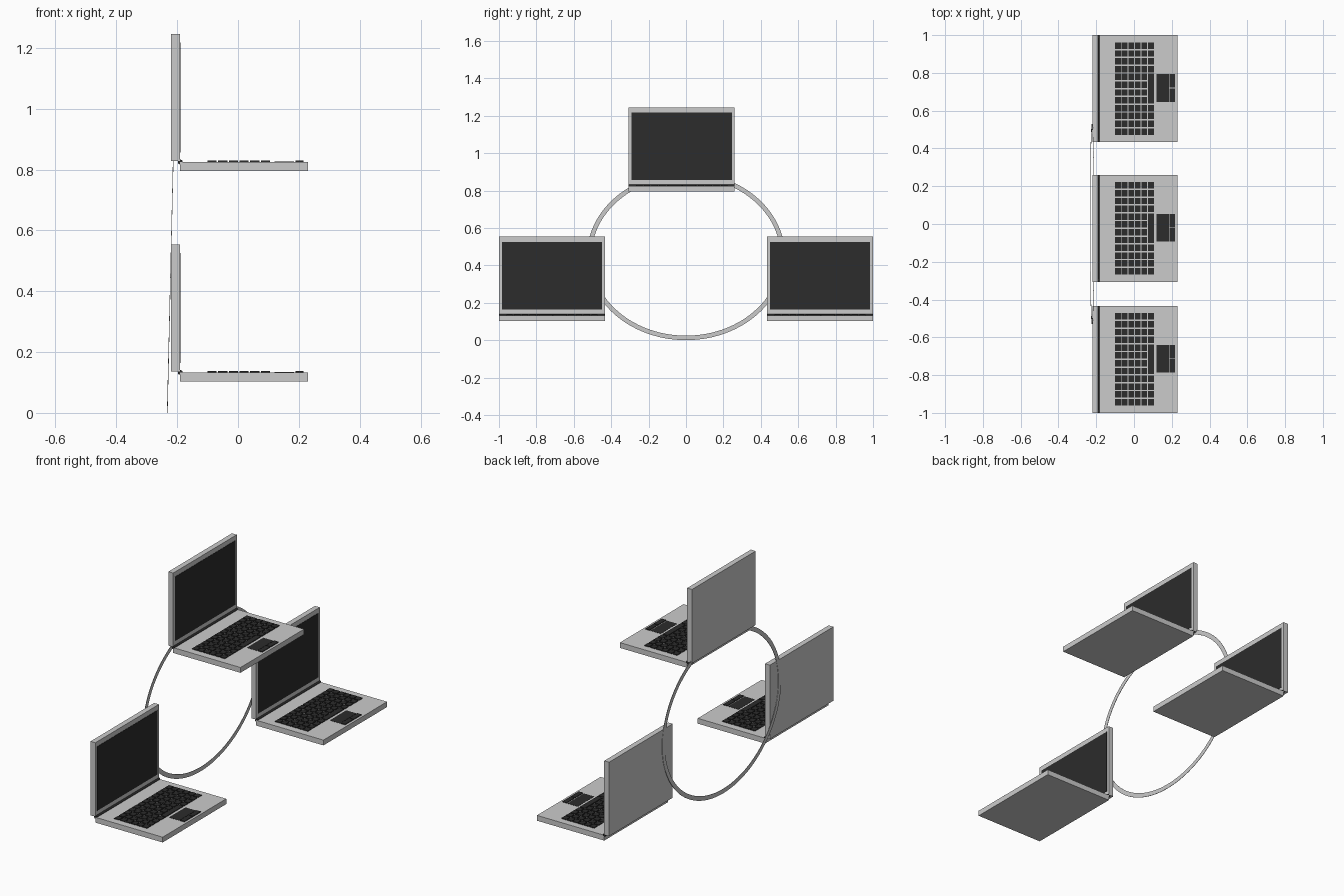
import bpy, bmesh, math
from mathutils import Matrix, Vector

if "Cube" in bpy.data.objects:
    bpy.data.objects.remove(bpy.data.objects["Cube"])

dark = bpy.data.materials.new("dark_plastic")
dark.diffuse_color = (0.025, 0.025, 0.025, 1)
dark.use_nodes = True
dark.node_tree.nodes["Principled BSDF"].inputs["Base Color"].default_value = dark.diffuse_color


def make(name, bm, loc=(0, 0, 0), mat=None):
    bmesh.ops.recalc_face_normals(bm, faces=bm.faces)
    me = bpy.data.meshes.new(name)
    bm.to_mesh(me)
    bm.free()
    ob = bpy.data.objects.new(name, me)
    ob.location = loc
    if mat:
        me.materials.append(mat)
    bpy.context.collection.objects.link(ob)
    return ob


def boxes(name, spans, loc, mat=None):
    """One object from (x0, x1, y0, y1, z0, z1) boxes."""
    bm = bmesh.new()
    for x0, x1, y0, y1, z0, z1 in spans:
        m = Matrix.Translation(((x0 + x1) / 2, (y0 + y1) / 2, (z0 + z1) / 2))
        bmesh.ops.create_cube(bm, size=1, matrix=m @ Matrix.Diagonal((x1 - x0, y1 - y0, z1 - z0, 1)))
    return make(name, bm, loc, mat)


HALF = 0.2835   # half of laptop width
LIFT = 0.004    # height of keys above the deck


def laptop(tag, y, z):
    """Laptop whose deck surface is at height z."""
    loc = (0, y, z)
    boxes(tag + "_base", [(-0.19, 0.23, -HALF, HALF, -0.03, 0)], loc)
    boxes(tag + "_lid", [(-0.22, -0.19, -HALF, HALF, 0.003, 0.42)], loc)
    boxes(tag + "_screen", [(-0.192, -0.1885, -0.268, 0.268, 0.031, 0.393)], loc, dark)

    # hinge rod
    bm = bmesh.new()
    bmesh.ops.create_cone(bm, cap_ends=True, segments=12, radius1=0.008, radius2=0.008,
                          depth=2 * HALF, matrix=Matrix.Rotation(math.pi / 2, 4, 'X'))
    make(tag + "_hinge", bm, (-0.19, y, z), dark)

    # keys, with a space bar in the row nearest the user
    keys = []
    for row in range(6):
        x0 = -0.1 + row * 0.035
        for col in range(12):
            if row == 5 and 4 <= col <= 7:
                continue
            y0 = -0.244 + col * 0.0413
            keys.append((x0, x0 + 0.03, y0, y0 + 0.034, -0.002, LIFT))
    keys.append((0.075, 0.105, -0.0788, 0.0791, -0.002, LIFT))
    boxes(tag + "_keys", keys, loc, dark)

    # touchpad and its two buttons
    boxes(tag + "_touchpad", [(0.12, 0.184, -0.07, 0.077, -0.002, 0.001)], loc, dark)
    boxes(tag + "_touchpad_buttons", [(0.189, 0.216, -0.07, 0.0015, -0.002, LIFT),
                                      (0.189, 0.216, 0.0055, 0.077, -0.002, LIFT)], loc, dark)


laptop("top_laptop", -0.023, 0.825)
laptop("left_laptop", -0.7165, 0.133)
laptop("right_laptop", 0.7165, 0.133)

# flat, slightly leaning oval ring joining the laptops
A, B, W, T, N = 0.53, 0.449, 0.024, 0.001, 96
bm = bmesh.new()
loops = []
for i in range(N):
    t = 2 * math.pi * i / N
    section = []
    for inset, dx in ((0, -T), (0, T), (W, T), (W, -T)):
        y = (A - inset) * math.cos(t)
        z = B + (B - inset) * math.sin(t)
        section.append(bm.verts.new((-0.2325 + 0.0235 * z + dx, y, z)))
    loops.append(section)
for i in range(N):
    a, b = loops[i], loops[(i + 1) % N]
    for k in range(4):
        bm.faces.new((a[k], a[(k + 1) % 4], b[(k + 1) % 4], b[k]))
ring = make("connecting_ring", bm)
bpy.context.view_layer.objects.active = ring
ring.select_set(True)
bpy.ops.object.shade_smooth_by_angle(angle=math.radians(30))
